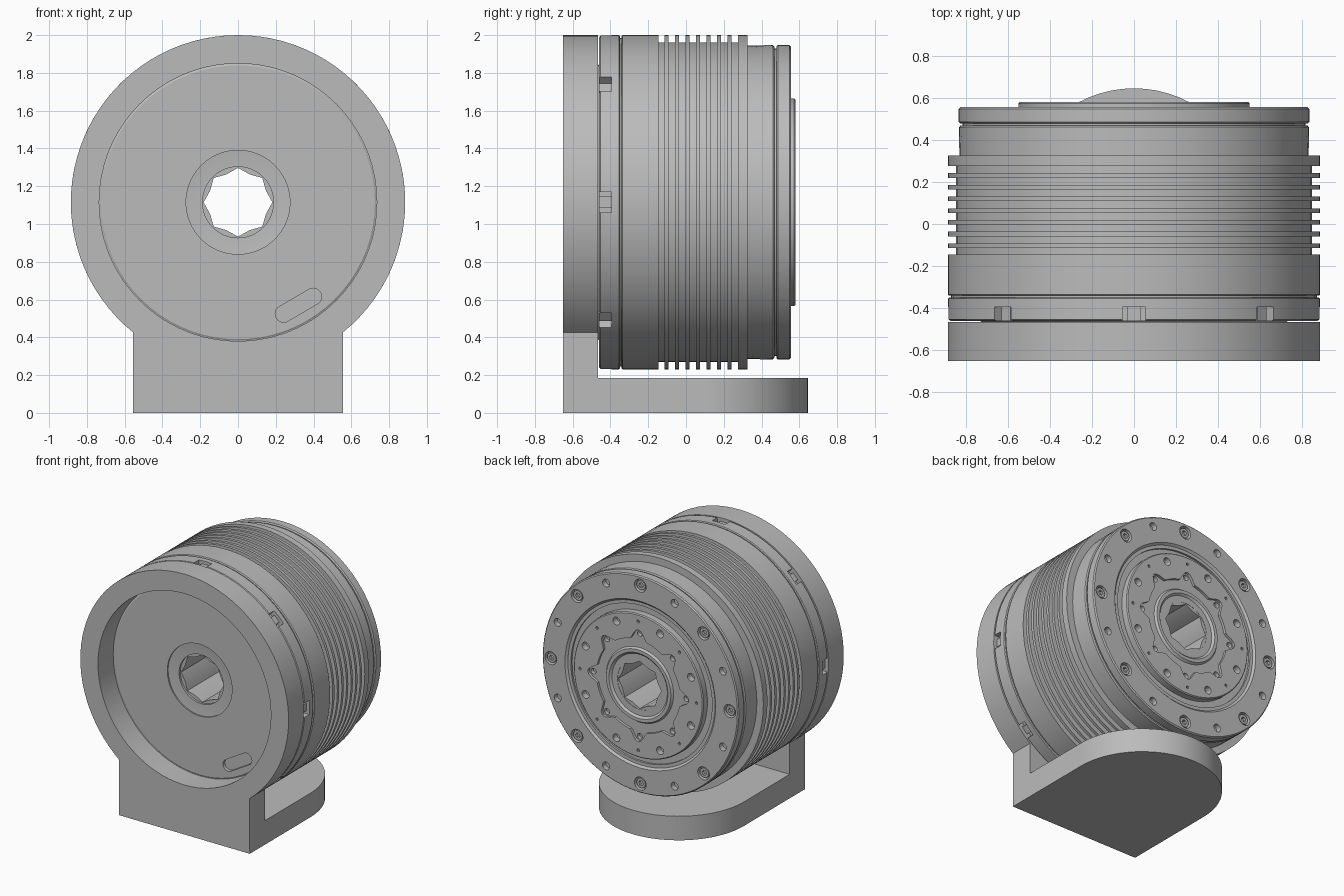
import bpy, bmesh
from math import sin, cos, pi, radians, sqrt

cube = bpy.data.objects.get("Cube")
if cube:
    bpy.data.objects.remove(cube, do_unlink=True)

AXIS = 1.115   # height of the drum axis
R = 0.885      # drum radius
SEG = 72

grey = bpy.data.materials.new("plain grey")
grey.use_nodes = True
COLOUR = (0.5, 0.5, 0.5, 1)
grey.diffuse_color = COLOUR
grey.node_tree.nodes["Principled BSDF"].inputs["Base Color"].default_value = COLOUR


def finish(name, bm):
    bmesh.ops.recalc_face_normals(bm, faces=bm.faces)
    mesh = bpy.data.meshes.new(name)
    bm.to_mesh(mesh)
    bm.free()
    mesh.materials.append(grey)
    ob = bpy.data.objects.new(name, mesh)
    bpy.context.collection.objects.link(ob)
    return ob


def loft(bm, rings):
    """Closed solid through rings of equal point count, capped at both ends."""
    rows = [[bm.verts.new(p) for p in ring] for ring in rings]
    n = len(rows[0])
    for a, b in zip(rows, rows[1:]):
        for i in range(n):
            j = (i + 1) % n
            bm.faces.new((a[i], a[j], b[j], b[i]))
    bm.faces.new(rows[0])
    bm.faces.new(rows[-1][::-1])


def polar(radius, n=24, cx=0, cz=0):
    """Outline round a centre; radius is a number or a function of angle."""
    f = radius if callable(radius) else lambda a: radius
    angles = [2 * pi * i / n for i in range(n)]
    return [(cx + f(a) * cos(a), cz + f(a) * sin(a)) for a in angles]


def lathe(name, profile):
    """Turn (radius, y) points about the drum axis."""
    bm = bmesh.new()
    loft(bm, [[(x, y, AXIS + z) for x, z in polar(r, SEG)] for r, y in profile])
    return finish(name, bm)


def prisms(name, items):
    """Prisms along y from (outline, y0, y1), outlines relative to the axis."""
    bm = bmesh.new()
    for pts, y0, y1 in items:
        loft(bm, [[(x, y, AXIS + z) for x, z in pts] for y in (y0, y1)])
    return finish(name, bm)


def boolean(ob, tool, op="DIFFERENCE"):
    mod = ob.modifiers.new("bool", "BOOLEAN")
    mod.operation, mod.solver, mod.object = op, "EXACT", tool
    bpy.context.view_layer.objects.active = ob
    bpy.ops.object.modifier_apply(modifier=mod.name)
    bpy.data.objects.remove(tool, do_unlink=True)


def ring_of(radius, start=0.0, count=8):
    for k in range(count):
        a = radians(start) + 2 * pi * k / count
        yield a, radius * cos(a), radius * sin(a)


# Mounting bracket: keyhole upright with a round window, plus a round-ended foot
W, FRONT, SEAT = 0.555, -0.65, -0.465
a0 = -pi / 2 + pi / 5
side = sqrt(R * R - W * W)
from_angle = -pi / 2 + 0.6777
sweep = 2 * pi - 2 * 0.6777
arc = [(R * cos(from_angle + sweep * i / SEG), R * sin(from_angle + sweep * i / SEG))
       for i in range(SEG + 1)]
bracket = prisms("mounting_bracket", [(arc + [(-W, -AXIS), (W, -AXIS)], FRONT, SEAT)])
foot_end = [(W * cos(pi * i / 32), 0.09 + W * sin(pi * i / 32)) for i in range(33)]
foot_outline = foot_end + [(-W, -0.55), (W, -0.55)]
bm = bmesh.new()
loft(bm, [[(x, y, z) for x, y in foot_outline] for z in (0, 0.185)])
boolean(bracket, finish("foot", bm), "UNION")
boolean(bracket, prisms("window", [(polar(0.735, SEG), -0.8, -0.3)]))

# Rear cover of the drum with a stepped hub
cover = lathe("rear_cover", [
    (0.2, -0.447), (0.275, -0.455), (0.275, SEAT), (0.725, SEAT), (0.733, -0.46),
    (0.875, -0.46), (R, -0.453), (R, -0.355), (0.878, -0.35), (0.87, -0.35), (0.87, -0.33)])

# Shallow oblong pocket in the rear cover
tilt = radians(30)
slot = []
for x, z in polar(0.045, 24):
    x += 0.09 if x >= 0 else -0.09
    slot.append((0.32 + x * cos(tilt) - z * sin(tilt), -0.545 + x * sin(tilt) + z * cos(tilt)))
boolean(cover, prisms("pocket", [(slot, -0.6, -0.44)]))

# Notches round the rim of the rear cover, each with a narrow tab
def rim_block(half, inner, outer, a):
    box = ((inner, -half), (outer, -half), (outer, half), (inner, half))
    return [(u * cos(a) - v * sin(a), u * sin(a) + v * cos(a)) for u, v in box]

boolean(cover, prisms("notches", [
    (rim_block(0.055, 0.835, 1, a), -0.6, -0.395) for a, _, _ in ring_of(1)]))
prisms("notch_tabs", [
    (rim_block(0.03, 0.82, 0.86, a), -0.46, -0.39) for a, _, _ in ring_of(1)])

# Finned housing
fins = []
for i in range(7):
    y = -0.114 + 0.0556 * i
    fins += [(0.845, y), (R, y), (R, y + 0.022), (0.845, y + 0.022)]
housing = lathe("finned_housing", [
    (0.8, -0.341), (0.878, -0.341), (R, -0.335), (R, -0.146), (0.845, -0.146)] + fins + [
    (0.845, 0.275), (R, 0.275), (R, 0.325), (0.8, 0.325)])

# Output flange with a groove round its side and a channel in its face
flange = lathe("output_flange", [
    (0.83, 0.32), (0.832, 0.46), (0.825, 0.468), (0.815, 0.468), (0.815, 0.478),
    (0.825, 0.478), (0.833, 0.486), (0.833, 0.547), (0.825, 0.555), (0.64, 0.555),
    (0.625, 0.54), (0.6, 0.54), (0.6, 0.525), (0.54, 0.525)])
holes = [(polar(0.05, 20, x, z), 0.515, 0.7) for _, x, z in ring_of(0.76)]
holes += [(polar(0.03, 16, x, z), 0.515, 0.7) for _, x, z in ring_of(0.76, 22.5)]
boolean(flange, prisms("flange_holes", holes))

# Socket screws in the flange
screws = prisms("flange_screws", [
    (polar(0.037, 16, x, z), 0.5, 0.546) for _, x, z in ring_of(0.76)])
boolean(screws, prisms("sockets", [
    (polar(0.02, 6, x, z), 0.525, 0.6) for _, x, z in ring_of(0.76)]))

# Output disc with a lobed recess and bolt holes
disc = lathe("output_disc", [(0.55, 0.515), (0.55, 0.573), (0.543, 0.58), (0.3, 0.58)])
lobes = polar(lambda a: 0.355 + 0.075 * max(0, cos(8 * a)) ** 1.5, 128)
boolean(disc, prisms("lobed_recess", [(lobes, 0.56, 0.7)]))
holes = [(polar(0.03, 16, x, z), 0.53, 0.7) for _, x, z in ring_of(0.485, 22.5)]
holes += [(polar(0.022, 14, x, z), 0.53, 0.7) for _, x, z in ring_of(0.395)]
holes += [(polar(0.011, 10, x, z), 0.53, 0.7) for _, x, z in ring_of(0.495)]
boolean(disc, prisms("disc_holes", holes))

# Raised hub round the bore
hub = lathe("output_hub", [(0.3, 0.54), (0.275, 0.577), (0.25, 0.577), (0.235, 0.562), (0.2, 0.562)])

# Eight-pointed bore through every drum part, with a round lead-in at each end
for part in (cover, housing, flange, disc, hub):
    star = polar(lambda a: 0.172 + 0.01 * cos(8 * a) ** 1 if abs(cos(8 * a)) < 0.5
                 else (0.182 if cos(8 * a) > 0 else 0.16), 16)
    boolean(part, prisms("bore", [(star, -0.9, 0.9)]))
for part, y0, y1 in ((cover, -0.6, -0.43), (hub, 0.55, 0.7)):
    boolean(part, prisms("lead_in", [(polar(0.188, 48), y0, y1)]))

# Smooth the round surfaces and keep the edges crisp
for ob in bpy.context.scene.objects:
    ob.select_set(ob.type == "MESH")
bpy.context.view_layer.objects.active = bracket
bpy.ops.object.shade_smooth_by_angle(angle=radians(25))
